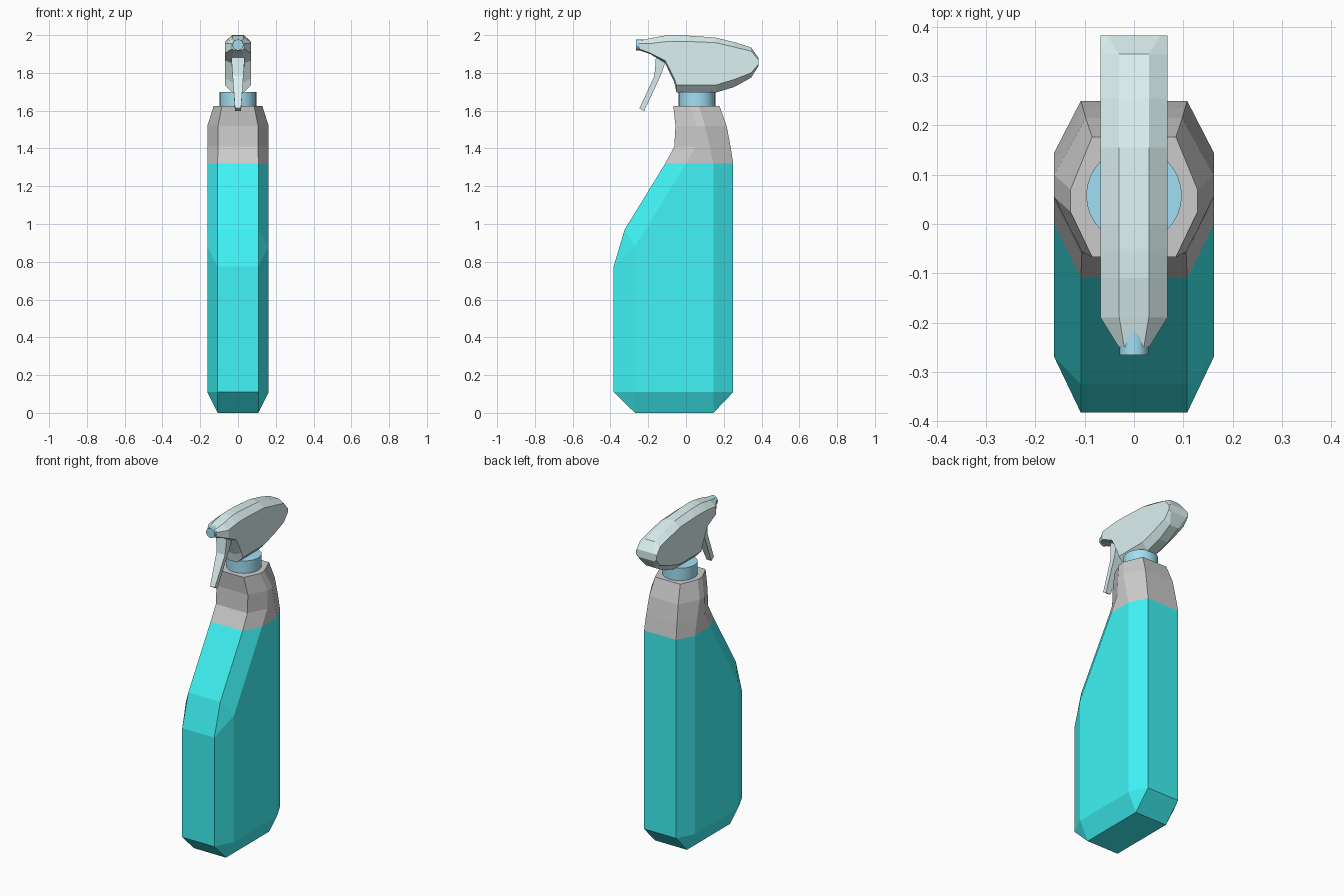
import bpy, bmesh, math
from mathutils import Matrix

if "Cube" in bpy.data.objects:
    bpy.data.objects.remove(bpy.data.objects["Cube"])


def material(name, rgb):
    m = bpy.data.materials.new(name)
    m.diffuse_color = (*rgb, 1)
    m.use_nodes = True
    m.node_tree.nodes["Principled BSDF"].inputs["Base Color"].default_value = m.diffuse_color
    return m


TEAL = material("teal", (0.05, 0.9, 0.92))
PALE = material("pale_blue", (0.72, 0.88, 0.88))
BLUE = material("blue", (0.36, 0.74, 0.9))


def finish(name, bm, mat):
    bmesh.ops.remove_doubles(bm, verts=bm.verts, dist=1e-5)
    bmesh.ops.recalc_face_normals(bm, faces=bm.faces)
    me = bpy.data.meshes.new(name)
    bm.to_mesh(me)
    bm.free()
    ob = bpy.data.objects.new(name, me)
    bpy.context.collection.objects.link(ob)
    if mat:
        me.materials.append(mat)
    return ob


def loft(name, halves, mat=None, ends=(True, True)):
    """Skin rings; each ring is given as its +x half and mirrored."""
    bm = bmesh.new()
    rings = []
    for half in halves:
        full = half + [(-x, y, z) for x, y, z in reversed(half)]
        rings.append([bm.verts.new(p) for p in full])
    n = len(rings[0])
    for a, b in zip(rings, rings[1:]):
        for i in range(n):
            j = (i + 1) % n
            bm.faces.new((a[i], a[j], b[j], b[i]))
    for use, ring in zip(ends, (rings[0], rings[-1])):
        if use:
            bm.faces.new(ring)
    return finish(name, bm, mat)


def ring(front, back, fx=0.108, bx=0.108, w=0.162, cf=-0.27, cb=0.145,
         zf=0.0, zc=None):
    """Octagonal bottle section; corners can sit at another height than the front."""
    zc = zf if zc is None else zc
    return [(fx, front, zf), (w, cf, zc), (w, cb, zc), (bx, back, zc)]


def cylinder(name, r, depth, matrix, mat, sides=32):
    bm = bmesh.new()
    bmesh.ops.create_cone(bm, cap_ends=True, segments=sides, radius1=r,
                          radius2=r, depth=depth, matrix=matrix)
    ob = finish(name, bm, mat)
    bpy.context.view_layer.objects.active = ob
    ob.select_set(True)
    bpy.ops.object.shade_smooth_by_angle()
    ob.select_set(False)
    return ob


# Bottle body
shoulder = ring(-0.11, 0.25, cf=0.0, zf=1.32)
loft("bottle_body", [
    ring(-0.27, 0.145, w=0.108, zf=0),
    ring(-0.383, 0.25, zf=0.11),
    ring(-0.383, 0.25, zf=0.775, zc=0.88),
    ring(-0.325, 0.25, zf=0.97, zc=0.88),
    shoulder], TEAL, (True, False))

# Grey shoulder above the liquid line
loft("bottle_shoulder", [
    shoulder,
    ring(-0.062, 0.236, fx=0.106, bx=0.104, cf=0.05, cb=0.126, zf=1.41),
    ring(-0.056, 0.215, fx=0.106, bx=0.098, cf=0.055, cb=0.1, zf=1.52),
    ring(-0.067, 0.177, fx=0.085, bx=0.085, w=0.129, cf=0.025, cb=0.07, zf=1.625)],
    None, (False, True))

# Neck collar
cylinder("neck_collar", 0.097, 0.09, Matrix.Translation((0, 0.058, 1.655)), BLUE)

# Spray head: y, bottom z, lower side z, upper side z, top z, flat and side half-widths
stations = [
    (-0.25, 1.92, 1.928, 1.955, 1.97, 0.02, 0.031),
    (-0.19, 1.90, 1.905, 1.955, 1.983, 0.03, 0.068),
    (-0.11, 1.85, 1.865, 1.965, 1.998, 0.03, 0.068),
    (-0.062, 1.75, 1.77, 1.967, 2.0, 0.03, 0.068),
    (-0.05, 1.695, 1.735, 1.967, 2.0, 0.03, 0.068),
    (0.0, 1.695, 1.735, 1.967, 1.998, 0.03, 0.068),
    (0.155, 1.695, 1.735, 1.96, 1.987, 0.03, 0.068),
    (0.255, 1.725, 1.765, 1.937, 1.963, 0.03, 0.068),
    (0.345, 1.775, 1.80, 1.915, 1.935, 0.03, 0.068),
    (0.383, 1.835, 1.845, 1.87, 1.88, 0.055, 0.068)]
loft("spray_head", [
    [(f, y, b), (w, y, lo), (w, y, up), (f, y, t)]
    for y, b, lo, up, t, f, w in stations], PALE)

# Trigger lever, tapering towards its tip
loft("trigger", [
    [(w, y0, z0), (w, y1, z1)] for w, y0, z0, y1, z1 in (
        (0.037, -0.16, 1.91, -0.085, 1.88),
        (0.035, -0.16, 1.875, -0.11, 1.855),
        (0.029, -0.167, 1.785, -0.132, 1.79),
        (0.016, -0.246, 1.613, -0.222, 1.597))], PALE)

# Nozzle
cylinder("nozzle", 0.029, 0.06,
         Matrix.Translation((0, -0.236, 1.948)) @ Matrix.Rotation(math.pi / 2, 4, 'X'),
         BLUE, 16)
